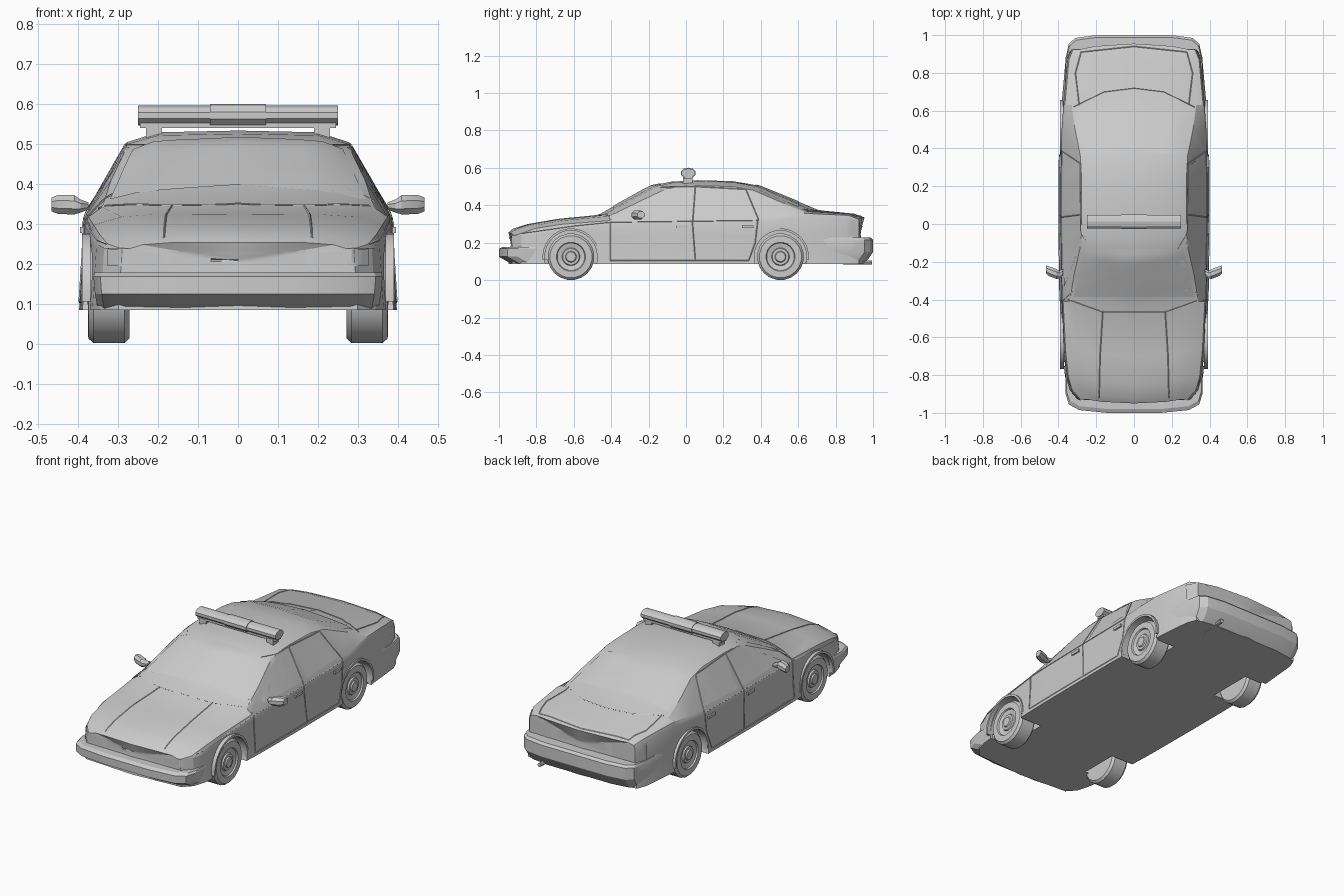
import bpy, bmesh, math
from mathutils import Vector
from mathutils.bvhtree import BVHTree

if "Cube" in bpy.data.objects:
    bpy.data.objects.remove(bpy.data.objects["Cube"])


def add_mesh(name, verts, faces):
    me = bpy.data.meshes.new(name)
    bm = bmesh.new()
    vs = [bm.verts.new(v) for v in verts]
    for f in faces:
        bm.faces.new([vs[i] for i in f])
    bmesh.ops.recalc_face_normals(bm, faces=bm.faces)
    bm.to_mesh(me)
    bm.free()
    ob = bpy.data.objects.new(name, me)
    bpy.context.collection.objects.link(ob)
    return ob


def loft(name, rings):
    """Skin closed rings of equal length and close both ends with fans."""
    n = len(rings[0])
    verts = [Vector(p) for r in rings for p in r]
    faces = [(k * n + i, k * n + (i + 1) % n, (k + 1) * n + (i + 1) % n, (k + 1) * n + i)
             for k in range(len(rings) - 1) for i in range(n)]
    for k in (0, len(rings) - 1):
        verts.append(sum((Vector(p) for p in rings[k]), Vector()) / n)
        faces += [(k * n + i, k * n + (i + 1) % n, len(verts) - 1) for i in range(n)]
    return add_mesh(name, verts, faces)


def box(name, x0, x1, y0, y1, z0, z1):
    return loft(name, [[(x0, y0, z), (x1, y0, z), (x1, y1, z), (x0, y1, z)] for z in (z0, z1)])


# Body stations: y, edge sweep, half width, belt z, rail x, rail z, centre z
stations = [
    (-.950, .02, .300, .235, .240, .248, .254),
    (-.925, .045, .345, .250, .265, .268, .275),
    (-.850, .04, .365, .275, .280, .292, .299),
    (-.700, .03, .380, .298, .290, .318, .325),
    (-.470, .06, .393, .318, .340, .342, .348),
    (-.330, .06, .396, .324, .318, .410, .427),
    (-.190, .06, .397, .325, .286, .477, .504),
    (-.080, .03, .398, .326, .278, .500, .526),
    (.060, .00, .398, .327, .278, .505, .534),
    (.250, .00, .398, .328, .278, .500, .529),
    (.390, -.03, .397, .332, .284, .480, .505),
    (.550, -.05, .393, .345, .312, .420, .440),
    (.710, -.08, .384, .357, .330, .368, .374),
    (.900, -.03, .362, .346, .305, .352, .355),
    (.955, -.03, .340, .325, .285, .331, .335),
]


def section(y, dy, w, ze, xf, zf, zt):
    e = y + dy
    g = y + dy * .45
    half = [(w, e, .085), (w - .010, e, .24), (w - .010, e, ze - .025), (w - .018, e, ze),
            (xf, e, zf), (xf * .72, g, zf + (zt - zf) * .85)]
    left = [(-x, yy, z) for x, yy, z in reversed(half)]
    return [(0, y, .085)] + half + [(0, y, zt)] + left


body = loft("body", [section(*s) for s in stations])
tree = BVHTree.FromPolygons([v.co for v in body.data.vertices],
                            [p.vertices for p in body.data.polygons])


def cast(view, a, b, lift):
    """Drop a 2D drawing point onto the body surface."""
    o, d = {"right": ((2, a, b), (-1, 0, 0)), "left": ((-2, a, b), (1, 0, 0)),
            "front": ((a, -2, b), (0, 1, 0)), "back": ((a, 2, b), (0, -1, 0)),
            "top": ((a, b, 2), (0, 0, -1))}[view]
    loc, nor, *_ = tree.ray_cast(Vector(o), Vector(d))
    return loc + nor * lift if loc else None


def seam(name, view, pts):
    """Thin panel line following the body."""
    path = []
    for (a, b), (c, d) in zip(pts, pts[1:]):
        path += [cast(view, a + (c - a) * t / 8, b + (d - b) * t / 8, .0005) for t in range(9)]
    path = [p for p in path if p]
    cu = bpy.data.curves.new(name, 'CURVE')
    cu.dimensions, cu.bevel_depth, cu.bevel_resolution = '3D', .0025, 0
    sp = cu.splines.new('POLY')
    sp.points.add(len(path) - 1)
    for q, p in zip(sp.points, path):
        q.co = (*p, 1)
    ob = bpy.data.objects.new(name, cu)
    bpy.context.collection.objects.link(ob)


def patch(name, view, corners, n=10, lift=.003):
    """Four-cornered panel laid on the body."""
    a, b, c, d = (Vector(p) for p in corners)
    grid = [cast(view, *(a.lerp(b, i / n)).lerp(d.lerp(c, i / n), j / n), lift)
            for j in range(n + 1) for i in range(n + 1)]
    quads = [(j * (n + 1) + i, j * (n + 1) + i + 1, (j + 1) * (n + 1) + i + 1, (j + 1) * (n + 1) + i)
             for j in range(n) for i in range(n)]
    quads = [q for q in quads if all(grid[k] for k in q)]
    return add_mesh(name, [p or (0, 0, .3) for p in grid], quads)


# Glass at front and rear
patch("windshield", "top", [(-.32, -.385), (.32, -.385), (.262, -.135), (-.262, -.135)])
patch("rear_window", "top", [(-.255, .37), (.255, .37), (.30, .60), (-.30, .60)])
seam("windshield_base_seam", "top", [(-.35, -.40), (-.17, -.465), (.17, -.465), (.35, -.40)])
seam("rear_window_base_seam", "top", [(-.32, .62), (-.16, .70), (0, .72), (.16, .70), (.32, .62)])

# Nose and tail details
patch("grille", "front", [(-.17, .195), (.17, .195), (.17, .232), (-.17, .232)])
patch("rear_plate_panel", "back", [(-.16, .25), (.16, .25), (.15, .29), (-.15, .29)])

for side, s in (("right", 1), ("left", -1)):
    # Side windows
    patch(side + "_front_window", side, [(-.33, .335), (.035, .335), (.035, .495), (-.10, .49)])
    patch(side + "_rear_window", side, [(.075, .335), (.37, .345), (.31, .475), (.075, .495)])
    # Door lines
    seam(side + "_front_door_seam", side, [(.05, .50), (.035, .30), (.05, .105), (-.405, .105),
                                           (-.405, .32), (-.33, .40), (-.13, .497), (.05, .50)])
    seam(side + "_rear_door_seam", side, [(.05, .105), (.335, .105), (.37, .20), (.385, .33),
                                          (.32, .485), (.05, .50)])
    seam(side + "_shoulder_seam", side, [(-.88, .25), (-.60, .29), (-.40, .31), (.39, .32)])
    # Hood and trunk lines
    seam(side + "_hood_seam", "top", [(s * .165, -.46), (s * .18, -.70), (s * .185, -.92)])
    seam(side + "_trunk_seam", "top", [(s * .29, .63), (s * .31, .80), (s * .28, .91), (0, .94)])
    # Lamps
    patch(side + "_headlight", "front", [(s * .19, .195), (s * .325, .195), (s * .325, .238), (s * .19, .234)])
    patch(side + "_side_taillight", side, [(.865, .235), (.918, .235), (.912, .318), (.855, .325)], 4, .005)
    patch(side + "_taillight", "back", [(s * .19, .24), (s * .325, .24), (s * .315, .31), (s * .19, .31)], 4)
    # Door handles
    for nm, y in (("front", -.02), ("rear", .33)):
        box(f"{side}_{nm}_handle", s * .38, s * .396, y - .03, y + .03, .278, .293)
    # Mirror, a tapered pod
    pod = [(.375, -.255, .345, .018, .010), (.395, -.268, .345, .022, .018),
           (.41, -.265, .348, .028, .026), (.45, -.25, .349, .028, .026), (.467, -.24, .349, .022, .019)]
    loft(side + "_mirror", [[(s * x, y + r * math.cos(a), z + h * math.sin(a))
                             for a in (math.pi * (k + .5) / 4 for k in range(8))]
                            for x, y, z, r, h in pod])
    # Light bar foot
    box(side + "_bar_foot", s * .19, s * .23, -.015, .035, .515, .55)

    for end, wy in (("front", -.615), ("rear", .505)):
        # Wheel arch opening
        bpy.ops.mesh.primitive_cylinder_add(vertices=24, radius=.142, depth=.3,
                                            location=(s * .40, wy, .125), rotation=(0, math.pi / 2, 0))
        cutter = bpy.context.object
        mod = body.modifiers.new("arch", 'BOOLEAN')
        mod.operation, mod.solver, mod.object = 'DIFFERENCE', 'EXACT', cutter
        bpy.context.view_layer.objects.active = body
        bpy.ops.object.modifier_apply(modifier=mod.name)
        bpy.data.objects.remove(cutter)
        # Arch lip
        arc = [math.pi * (-.04 + 1.08 * k / 16) for k in range(17)]
        loft(f"{side}_{end}_arch_lip",
             [[(s * x, wy + r * math.cos(a), .125 + r * math.sin(a))
               for x, r in ((.37, .140), (.391, .140), (.391, .152), (.37, .152))] for a in arc])
        # Wheel: tyre, rim and hub turned in one profile
        prof = [(.272, .09), (.272, .113), (.284, .125), (.362, .125), (.375, .113), (.376, .078),
                (.368, .074), (.362, .048), (.370, .044), (.370, .030), (.377, .026), (.377, .008)]
        loft(f"{side}_{end}_wheel",
             [[(s * x, wy + r * math.cos(a), .125 + r * math.sin(a))
               for a in (math.tau * (k + .5) / 20 for k in range(20))] for x, r in prof])


def bumper(name, plan, levels):
    """Wrap-round bumper: plan outline repeated at (z, end shift, width scale)."""
    outline = plan + [(-x, y) for x, y in reversed(plan)]
    return loft(name, [[(x * k, y + dy, z) for x, y in outline] for z, dy, k in levels])


bumper("front_bumper", [(.362, -.77), (.362, -.90), (.345, -.955), (.29, -.985), (.14, -1.0)],
       [(.085, .07, .97), (.125, .0, .99), (.168, 0, 1.0), (.178, .02, .99)])
bumper("rear_bumper", [(.368, .68), (.362, .88), (.345, .955), (.31, .985), (.20, 1.0)],
       [(.085, -.05, .98), (.12, -.02, .99), (.15, 0, 1), (.215, 0, 1), (.228, -.012, .99)])


# Roof light bar
def bar(name, x0, x1, ry, rz):
    loft(name, [[(x, .012 + ry * math.cos(a), .572 + rz * math.sin(a))
                 for a in (math.pi * (k + .5) / 5 for k in range(10))] for x in (x0, x1)])


bar("light_bar_left", -.25, -.07, .038, .025)
bar("light_bar_right", .07, .25, .038, .025)
bar("light_bar_centre", -.07, .07, .041, .029)
box("light_bar_base", -.245, .245, -.012, .036, .541, .553)

# Exhaust pipe
loft("exhaust_pipe", [[(.22 + .011 * math.cos(a), y, .095 + .011 * math.sin(a))
                       for a in (math.tau * k / 8 for k in range(8))] for y in (.84, .995)])

# Turn lines into meshes and smooth gently curved areas
bpy.ops.object.select_all(action='SELECT')
bpy.context.view_layer.objects.active = body
bpy.ops.object.convert(target='MESH')
bpy.ops.object.select_all(action='SELECT')
bpy.ops.object.shade_smooth_by_angle(angle=math.radians(24))
